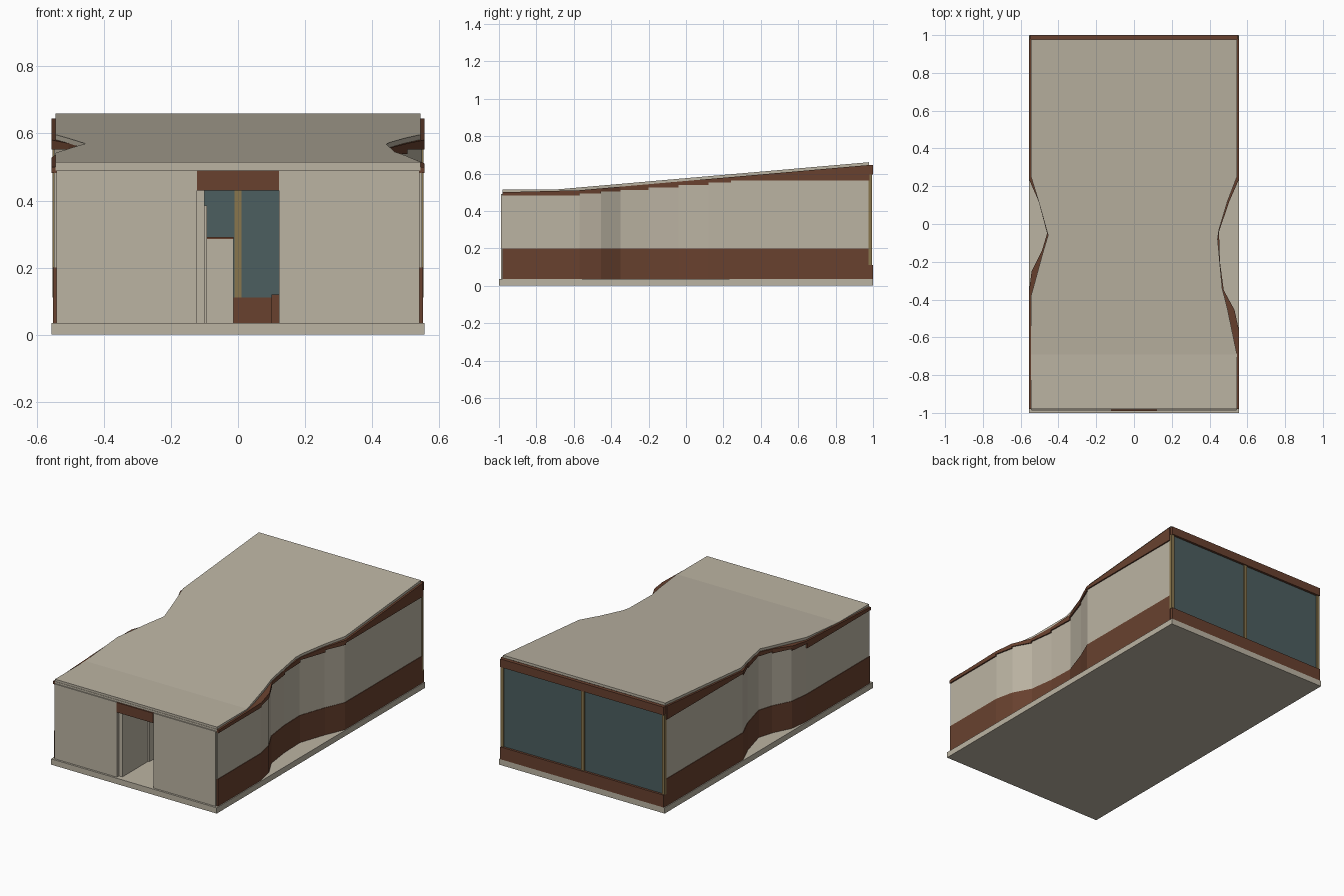
import bpy, bmesh

if "Cube" in bpy.data.objects:
    bpy.data.objects.remove(bpy.data.objects["Cube"])


def material(name, rgb):
    m = bpy.data.materials.new(name)
    m.diffuse_color = (*rgb, 1)
    m.use_nodes = True
    m.node_tree.nodes["Principled BSDF"].inputs["Base Color"].default_value = m.diffuse_color
    return m


BEIGE = material("warm plaster", (0.50, 0.455, 0.365))
BROWN = material("red brown timber", (0.14, 0.053, 0.028))
GLASS = material("dark teal glass", (0.072, 0.112, 0.115))
TAN = material("tan frame", (0.25, 0.18, 0.075))


def finish(name, bm, mat):
    bmesh.ops.remove_doubles(bm, verts=bm.verts, dist=1e-5)
    bmesh.ops.recalc_face_normals(bm, faces=bm.faces)
    me = bpy.data.meshes.new(name)
    bm.to_mesh(me)
    bm.free()
    me.materials.append(mat)
    ob = bpy.data.objects.new(name, me)
    bpy.context.collection.objects.link(ob)
    return ob


def add_prism(bm, plan, bottom, top):
    """Vertical prism over a plan polygon; bottom and top are functions of y."""
    lo = [bm.verts.new((x, y, bottom(y))) for x, y in plan]
    hi = [bm.verts.new((x, y, top(y))) for x, y in plan]
    bm.faces.new(lo[::-1])
    bm.faces.new(hi)
    n = len(plan)
    for i in range(n):
        j = (i + 1) % n
        bm.faces.new((lo[i], lo[j], hi[j], hi[i]))


def box(name, mat, x0, x1, y0, y1, z0, z1):
    bm = bmesh.new()
    add_prism(bm, [(x0, y0), (x1, y0), (x1, y1), (x0, y1)],
              lambda y: z0, lambda y: z1)
    return finish(name, bm, mat)


def roof_top(y):
    return 0.515 + max(0, y + 0.69) * 0.0871


def roof_under(y):
    return roof_top(y) - 0.015


def lerp_path(path, y):
    for (xa, ya), (xb, yb) in zip(path, path[1:]):
        if ya <= y <= yb:
            return xa + (xb - xa) * (y - ya) / (yb - ya)
    return path[-1][0]


# Floor slab
box("floor_slab", BEIGE, -0.557, 0.557, -1, 1, 0, 0.035)

# Wavy side walls: outer distance from the centre line, front to back
right_wall = [(0.557, -0.98), (0.557, -0.57), (0.532, -0.455), (0.475, -0.35),
              (0.455, -0.2), (0.45, -0.04), (0.505, 0.12), (0.557, 0.24), (0.557, 0.98)]
left_wall = [(0.557, -0.98), (0.557, -0.37), (0.542, -0.25), (0.487, -0.14),
             (0.46, -0.05), (0.505, 0.12), (0.557, 0.24), (0.557, 0.98)]


def side_band(name, mat, path, side, inset, depth, kind):
    bm = bmesh.new()
    for (xa, ya), (xb, yb) in zip(path, path[1:]):
        xa, xb = xa - inset, xb - inset
        plan = [(side * xa, ya), (side * xb, yb),
                (side * (xb - depth), yb), (side * (xa - depth), ya)]
        step = roof_under(ya) - 0.018      # stepped top of each panel
        if kind == "base":
            add_prism(bm, plan, lambda y: 0.035, lambda y: 0.2)
        elif kind == "panel":
            add_prism(bm, plan, lambda y: 0.2, lambda y: step)
        else:
            add_prism(bm, plan, lambda y: step, roof_under)
    # each segment stays its own closed block
    bmesh.ops.recalc_face_normals(bm, faces=bm.faces)
    me = bpy.data.meshes.new(name)
    bm.to_mesh(me)
    bm.free()
    me.materials.append(mat)
    bpy.context.collection.objects.link(bpy.data.objects.new(name, me))


for label, path, side in (("right", right_wall, 1), ("left", left_wall, -1)):
    side_band(label + "_wall_base", BROWN, path, side, 0.005, 0.02, "base")
    side_band(label + "_wall_panel", BEIGE, path, side, 0.008, 0.015, "panel")
    side_band(label + "_eave_trim", BROWN, path, side, 0.0, 0.045, "trim")

# Sloping roof with notched sides
roof_right = [(0.545, -0.98), (0.545, -0.69), (0.495, -0.45), (0.467, -0.34),
              (0.443, -0.08), (0.45, -0.03), (0.495, 0.12), (0.545, 0.25), (0.545, 0.978)]
roof_left = [(0.545, -0.98), (0.545, -0.38), (0.482, -0.15), (0.455, -0.06),
             (0.505, 0.12), (0.545, 0.25), (0.545, 0.978)]
ys = sorted({p[1] for p in roof_right + roof_left})
bm = bmesh.new()
rows = []
for y in ys:
    l, r = -lerp_path(roof_left, y), lerp_path(roof_right, y)
    rows.append([bm.verts.new(c) for c in
                 ((l, y, roof_under(y)), (r, y, roof_under(y)),
                  (r, y, roof_top(y)), (l, y, roof_top(y)))])
for a, b in zip(rows, rows[1:]):
    for i in range(4):
        j = (i + 1) % 4
        bm.faces.new((a[i], a[j], b[j], b[i]))
bm.faces.new(rows[0])
bm.faces.new(rows[-1])
finish("roof", bm, BEIGE)

# Front wall with doorway
for label, s in (("right", 1), ("left", -1)):
    x0, x1 = sorted((s * 0.123, s * 0.542))
    box(label + "_front_wall", BEIGE, x0, x1, -0.988, -0.968, 0.035, 0.49)
box("front_fascia", BEIGE, -0.545, 0.545, -0.982, -0.965, 0.49, 0.502)
box("door_header", BROWN, -0.123, 0.123, -0.99, -0.968, 0.43, 0.49)
box("open_door", BEIGE, -0.123, -0.1, -0.968, -0.72, 0.035, 0.43)

# Interior partitions and bench
box("hall_wall", BEIGE, -0.108, -0.092, -0.72, -0.3, 0.035, 0.385)
box("low_partition", BEIGE, -0.4, -0.013, 0.0, 0.03, 0.035, 0.285)
box("partition_cap", BROWN, -0.4, -0.013, -0.003, 0.033, 0.285, 0.291)
box("bench", BROWN, 0.1, 0.4, 0.3, 0.6, 0.035, 0.12)

# Glazed back wall
box("back_sill", BROWN, -0.55, 0.55, 0.978, 1.0, 0.035, 0.11)
box("back_lintel", BROWN, -0.55, 0.55, 0.978, 1.0, 0.595, 0.645)
box("back_glass", GLASS, -0.54, 0.54, 0.981, 0.986, 0.11, 0.595)
for label, x in (("left", -0.543), ("middle", 0.0), ("right", 0.543)):
    box(label + "_window_post", TAN, x - 0.01, x + 0.01, 0.977, 0.994, 0.11, 0.595)
